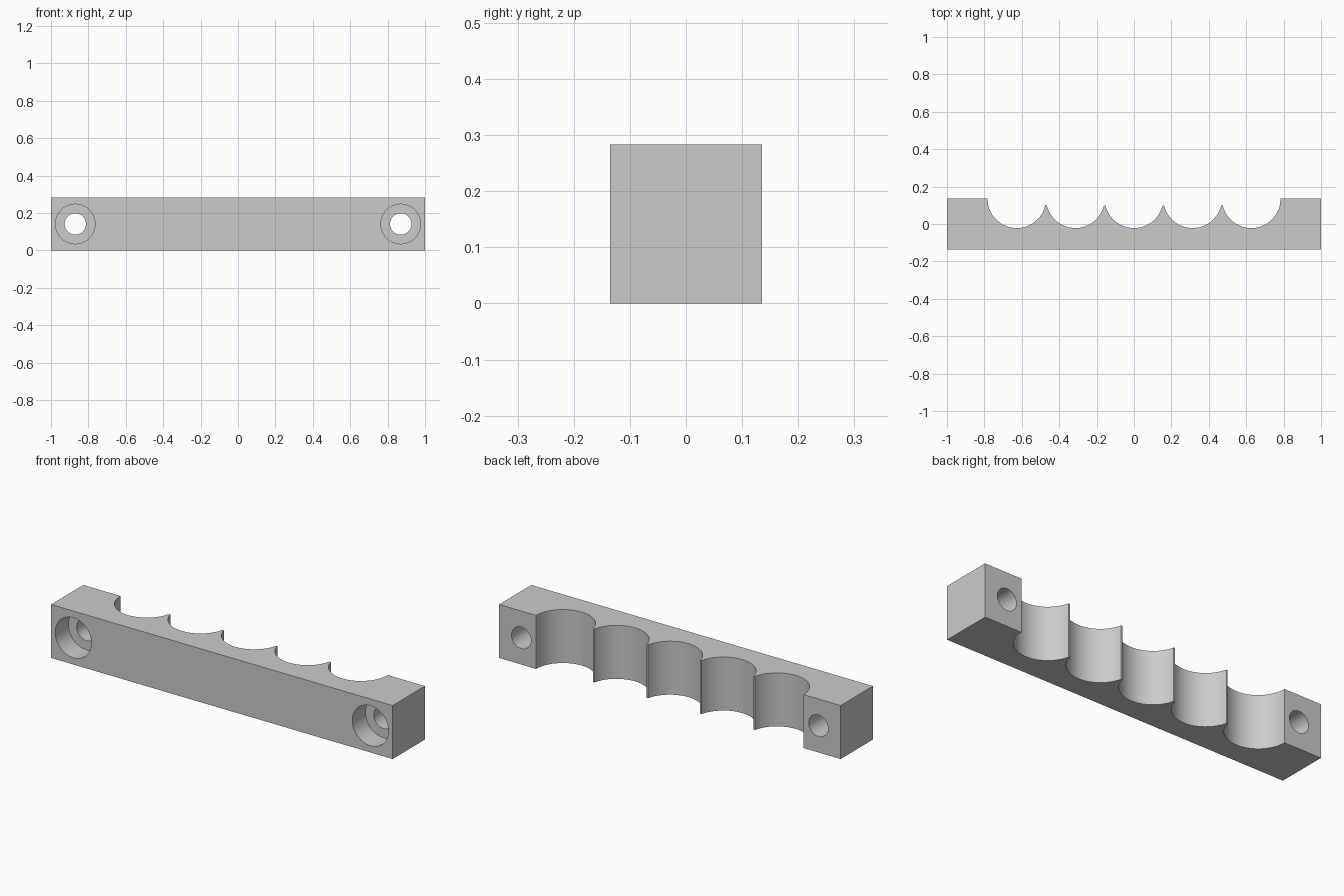
import bpy, bmesh, math
from mathutils import Matrix

cube = bpy.data.objects.get("Cube")
if cube:
    bpy.data.objects.remove(cube, do_unlink=True)

HALF_DEPTH, HEIGHT = 0.135, 0.283
RADIUS, GROOVES = 0.1567, 5
TIP_Y = 0.1           # ridges between grooves stop short of the back
HOLE_X = 0.87

grey = bpy.data.materials.new("plain grey")
grey.use_nodes = True
colour = (0.6, 0.6, 0.6, 1)
grey.diffuse_color = colour
grey.node_tree.nodes["Principled BSDF"].inputs["Base Color"].default_value = colour


def add_object(name, bm):
    bmesh.ops.recalc_face_normals(bm, faces=bm.faces)
    mesh = bpy.data.meshes.new(name)
    bm.to_mesh(mesh)
    bm.free()
    mesh.materials.append(grey)
    obj = bpy.data.objects.new(name, mesh)
    bpy.context.collection.objects.link(obj)
    return obj


def cylinder_cutter(name, x, radius, y0, y1):
    bm = bmesh.new()
    matrix = Matrix.Translation((x, (y0 + y1) / 2, HEIGHT / 2)) @ Matrix.Rotation(math.pi / 2, 4, "X")
    bmesh.ops.create_cone(bm, cap_ends=True, segments=48, radius1=radius,
                          radius2=radius, depth=y1 - y0, matrix=matrix)
    obj = add_object(name, bm)
    obj.hide_render = True
    return obj


# Bar outline seen from above, with a row of round grooves along the back
outline = [(-1, HALF_DEPTH), (-1, -HALF_DEPTH), (1, -HALF_DEPTH), (1, HALF_DEPTH)]
clip = math.asin((HALF_DEPTH - TIP_Y) / RADIUS)
for i in reversed(range(GROOVES)):
    cx = (i - (GROOVES - 1) / 2) * 2 * RADIUS
    start = 0 if i == GROOVES - 1 else clip
    end = math.pi - (0 if i == 0 else clip)
    for k in range(33):
        a = start + (end - start) * k / 32
        outline.append((cx + RADIUS * math.cos(a), HALF_DEPTH - RADIUS * math.sin(a)))

bm = bmesh.new()
base = bm.faces.new([bm.verts.new((x, y, 0)) for x, y in outline])
top = bmesh.ops.extrude_face_region(bm, geom=[base])["geom"]
bmesh.ops.translate(bm, vec=(0, 0, HEIGHT),
                    verts=[g for g in top if isinstance(g, bmesh.types.BMVert)])
bar = add_object("grooved_bar", bm)

# Counterbored screw hole at each end
cutters = []
for side, x in (("right", -HOLE_X), ("left", HOLE_X)):
    cutters.append(cylinder_cutter(side + "_counterbore_cutter", x, 0.106, -0.2, -HALF_DEPTH + 0.11))
    cutters.append(cylinder_cutter(side + "_hole_cutter", x, 0.057, -0.1, 0.2))

bpy.ops.object.select_all(action="DESELECT")
bar.select_set(True)
bpy.context.view_layer.objects.active = bar
for cutter in cutters:
    mod = bar.modifiers.new(cutter.name, "BOOLEAN")
    mod.operation = "DIFFERENCE"
    mod.solver = "EXACT"
    mod.object = cutter
    bpy.ops.object.modifier_apply(modifier=mod.name)
for cutter in cutters:
    bpy.data.objects.remove(cutter, do_unlink=True)

bpy.ops.object.shade_smooth_by_angle(angle=math.radians(30))
